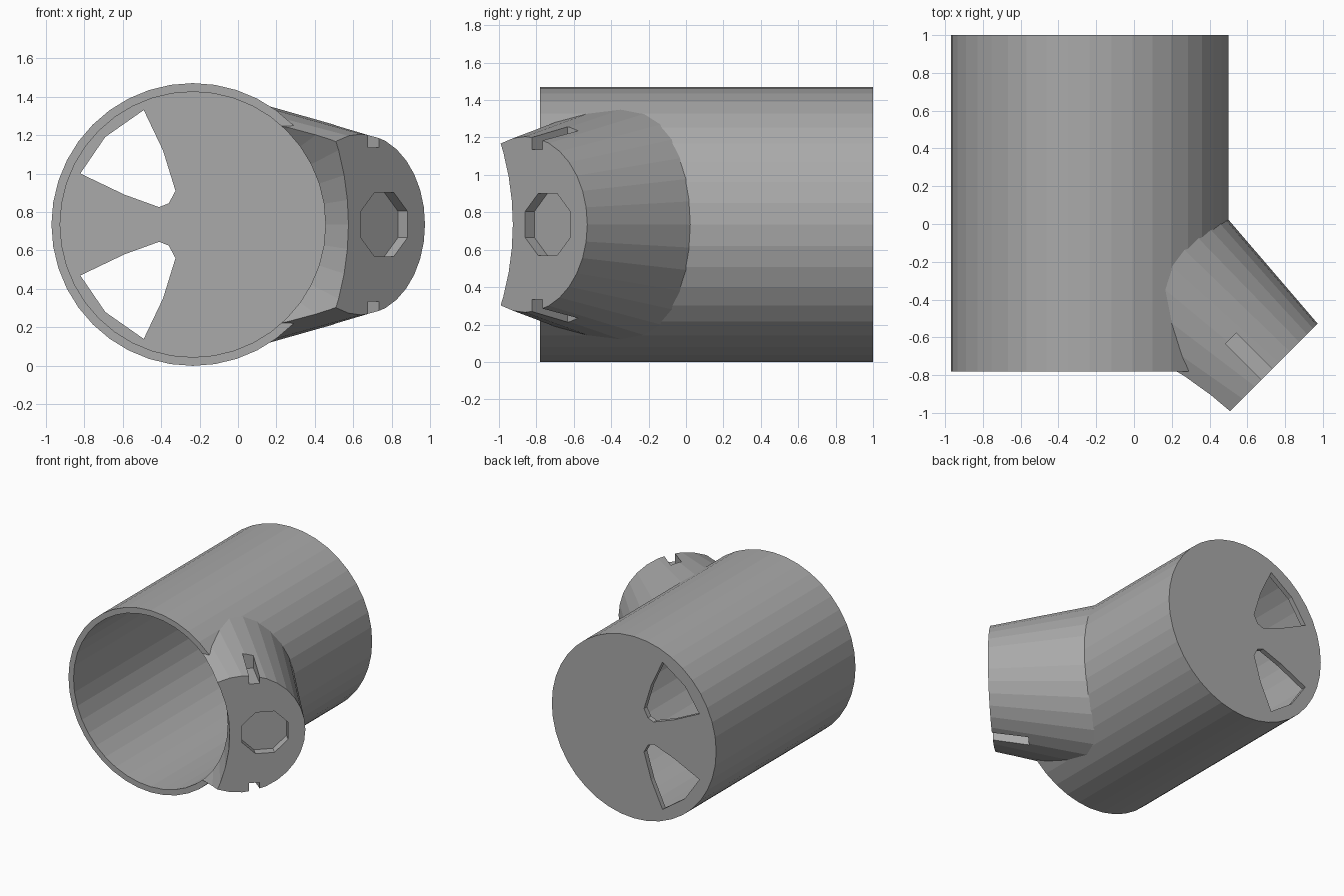
import bpy, bmesh, math

if "Cube" in bpy.data.objects:
    bpy.data.objects.remove(bpy.data.objects["Cube"])

CX, CZ, R = -0.235, 0.735, 0.735      # main tube axis and radius
K = math.sqrt(0.5)

grey = bpy.data.materials.new("plain_grey")
grey.diffuse_color = (0.40, 0.40, 0.40, 1)
grey.use_nodes = True
grey.node_tree.nodes["Principled BSDF"].inputs["Base Color"].default_value = grey.diffuse_color


def loft(name, rings):
    """Closed solid through rings that have equal point counts."""
    bm = bmesh.new()
    vs = [[bm.verts.new(p) for p in ring] for ring in rings]
    n = len(vs[0])
    for a, b in zip(vs, vs[1:]):
        for i in range(n):
            j = (i + 1) % n
            bm.faces.new((a[i], a[j], b[j], b[i]))
    bm.faces.new(vs[0])
    bm.faces.new(vs[-1])
    bmesh.ops.recalc_face_normals(bm, faces=bm.faces)
    me = bpy.data.meshes.new(name)
    bm.to_mesh(me)
    bm.free()
    me.materials.append(grey)
    ob = bpy.data.objects.new(name, me)
    bpy.context.collection.objects.link(ob)
    return ob


def circle(y, r, n=40):
    """Ring around the main axis."""
    return [(CX + r * math.cos(2 * math.pi * i / n), y,
             CZ + r * math.sin(2 * math.pi * i / n)) for i in range(n)]


def branch_point(s, t, h):
    """s: inward along the branch, t: sideways, h: height from its axis."""
    return (0.64 + K * (t - s), -0.86 + K * (t + s), CZ + h)


def ellipse(s, t, a, b, n, phase=0.0):
    return [branch_point(s, t + a * math.cos(2 * math.pi * i / n + phase),
                         b * math.sin(2 * math.pi * i / n + phase)) for i in range(n)]


def combine(target, other, operation):
    mod = target.modifiers.new("cut", 'BOOLEAN')
    mod.operation = operation
    mod.solver = 'EXACT'
    mod.object = other
    bpy.context.view_layer.objects.active = target
    bpy.ops.object.modifier_apply(modifier=mod.name)
    bpy.data.objects.remove(other, do_unlink=True)


# main tube and slanted, widening branch
pipe = loft("angled_pipe", [circle(-0.78, R), circle(1.0, R)])
branch = loft("branch", [ellipse(0.0, 0.0, 0.47, 0.47, 32),
                         ellipse(0.85, -0.115, 0.65, 0.66, 32)])
combine(pipe, branch, 'UNION')

# bore, flaring where it trims the branch mouth
bore = loft("bore", [circle(0.96, 0.69), circle(-0.78, 0.69),
                     circle(-1.0, 0.87), circle(-1.2, 1.03)])
combine(pipe, bore, 'DIFFERENCE')

# pocket in the branch end
pocket = loft("pocket", [ellipse(-0.1, 0.17, 0.185, 0.18, 8, math.pi / 8),
                         ellipse(0.07, 0.17, 0.185, 0.18, 8, math.pi / 8)])
combine(pipe, pocket, 'DIFFERENCE')

window = [(-0.49, 1.33), (-0.69, 1.19), (-0.82, 1.0), (-0.59, 0.89),
          (-0.41, 0.825), (-0.36, 0.845), (-0.325, 0.91), (-0.39, 1.12)]
for side in (1, -1):
    # slot in the top and bottom of the branch
    slot = loft("slot", [[branch_point(s, t, side * h) for t, h in
                          ((0.05, 0.40), (0.13, 0.40), (0.13, 0.7), (0.05, 0.7))]
                         for s in (-0.1, 0.27)])
    combine(pipe, slot, 'DIFFERENCE')
    # window in the back plate
    cutter = loft("window", [[(x, y, CZ + side * (z - CZ)) for x, z in window]
                             for y in (0.9, 1.1)])
    combine(pipe, cutter, 'DIFFERENCE')
